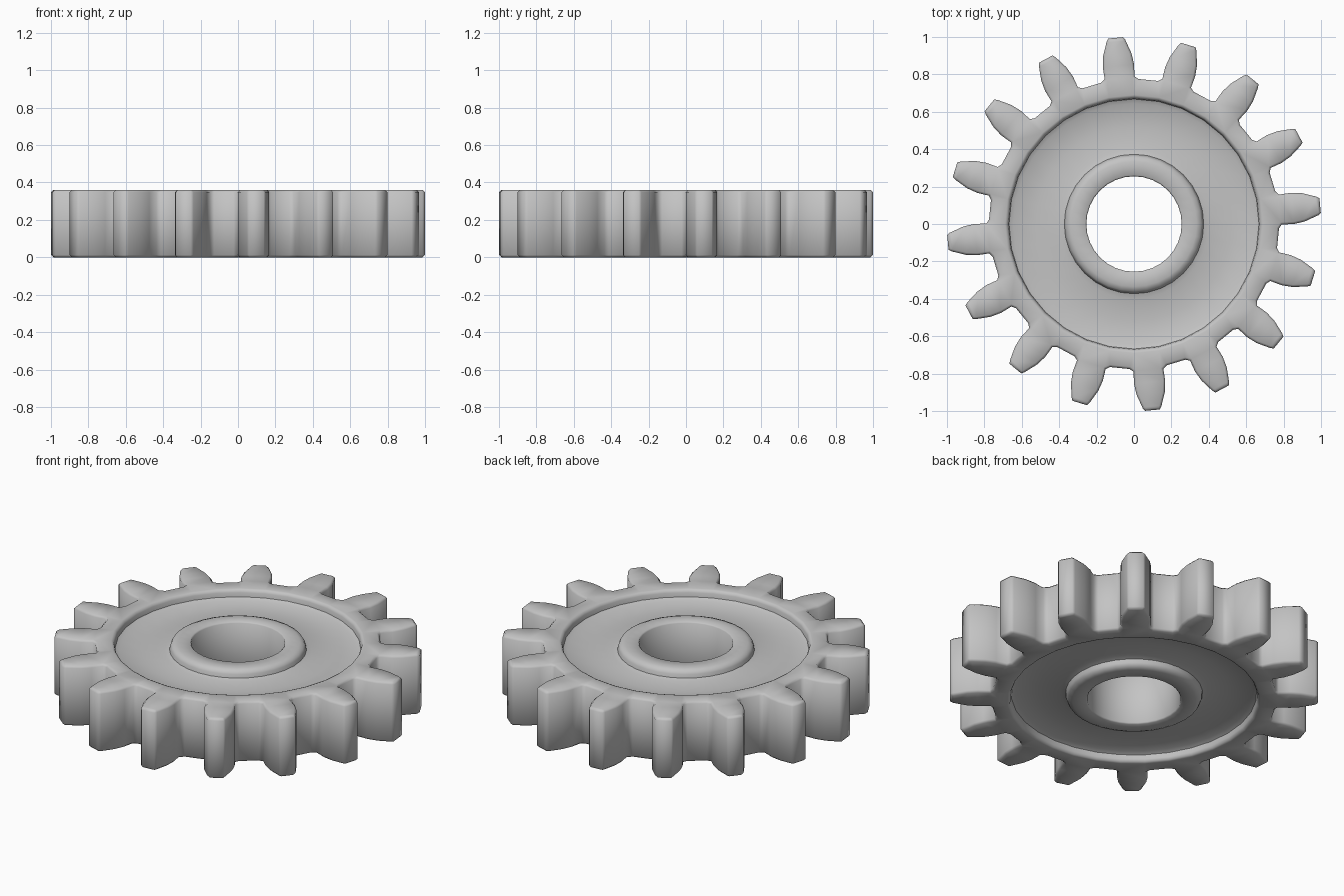
import bpy, bmesh
from math import cos, sin, pi
from mathutils import Vector

cube = bpy.data.objects.get("Cube")
if cube:
    bpy.data.objects.remove(cube, do_unlink=True)

TEETH = 16
SIDES = 32
HEIGHT = 0.36
BEVEL = 0.012
TURN = pi / 32  # angle of the first tooth

# Half of one tooth: (distance from the axle, half width), root to tip
HALF_TOOTH = [(0.769, 0.1), (0.786, 0.08), (0.85, 0.084),
              (0.91, 0.076), (0.985, 0.05), (1.0, 0.04)]

# Upper half of the web section: rim lip, dished floor, hub, bore
WEB = [(0.69, 0.36), (0.678, 0.355), (0.672, 0.342), (0.668, 0.318),
       (0.645, 0.306), (0.52, 0.3), (0.4, 0.306), (0.373, 0.315),
       (0.368, 0.335), (0.36, 0.35), (0.335, 0.36), (0.262, 0.36),
       (0.255, 0.353)]


def outline():
    """Closed toothed outline, counter-clockwise."""
    tooth = [(r, -t) for r, t in HALF_TOOTH]
    tooth += [(r, t) for r, t in reversed(HALF_TOOTH)]
    points = []
    for i in range(TEETH):
        a = TURN + 2 * pi * i / TEETH
        points += [Vector((r * cos(a) - t * sin(a), r * sin(a) + t * cos(a)))
                   for r, t in tooth]
    return points


def inset(points, distance):
    """Move a closed outline inwards by a constant distance."""
    result = []
    for i, p in enumerate(points):
        before = (p - points[i - 1]).normalized()
        after = (points[(i + 1) % len(points)] - p).normalized()
        n1 = Vector((-before.y, before.x))
        n2 = Vector((-after.y, after.x))
        result.append(p + (n1 + n2) * distance / (1 + n1.dot(n2)))
    return result


def add_loop(bm, points, z):
    return [bm.verts.new((p.x, p.y, z)) for p in points]


def circle(r):
    return [Vector((r * cos(2 * pi * i / SIDES), r * sin(2 * pi * i / SIDES)))
            for i in range(SIDES)]


def skin(bm, a, b):
    for i in range(len(a)):
        j = (i + 1) % len(a)
        bm.faces.new((a[i], a[j], b[j], b[i]))


def loop_edges(bm, loop):
    found = []
    for i in range(len(loop)):
        pair = (loop[i - 1], loop[i])
        found.append(bm.edges.get(pair) or bm.edges.new(pair))
    return found


bm = bmesh.new()

# Toothed outer wall with bevelled upper and lower edges
edge = outline()
small = inset(edge, BEVEL)
walls = [add_loop(bm, small, 0), add_loop(bm, edge, BEVEL),
         add_loop(bm, edge, HEIGHT - BEVEL), add_loop(bm, small, HEIGHT)]
for a, b in zip(walls, walls[1:]):
    skin(bm, a, b)

# Dished web, hub and bore, the same on both sides
section = WEB + [(r, HEIGHT - z) for r, z in reversed(WEB)]
rings = [add_loop(bm, circle(r), z) for r, z in section]
for a, b in zip(rings, rings[1:]):
    skin(bm, a, b)

# Flat rim faces between the teeth and the web
for outer, inner in ((walls[-1], rings[0]), (walls[0], rings[-1])):
    bmesh.ops.triangle_fill(bm, use_beauty=True,
                            edges=loop_edges(bm, outer) + loop_edges(bm, inner))
bmesh.ops.recalc_face_normals(bm, faces=bm.faces)

mesh = bpy.data.meshes.new("gear_wheel")
bm.to_mesh(mesh)
bm.free()
gear = bpy.data.objects.new("gear_wheel", mesh)
bpy.context.collection.objects.link(gear)

# Plain grey metal
grey = bpy.data.materials.new("grey_metal")
grey.use_nodes = True
colour = (0.55, 0.55, 0.55, 1)
grey.diffuse_color = colour
grey.node_tree.nodes["Principled BSDF"].inputs["Base Color"].default_value = colour
mesh.materials.append(grey)

# Smooth shading that keeps the hard corners
for other in bpy.context.selected_objects:
    other.select_set(False)
gear.select_set(True)
bpy.context.view_layer.objects.active = gear
bpy.ops.object.shade_smooth_by_angle(angle=pi * 0.27)
